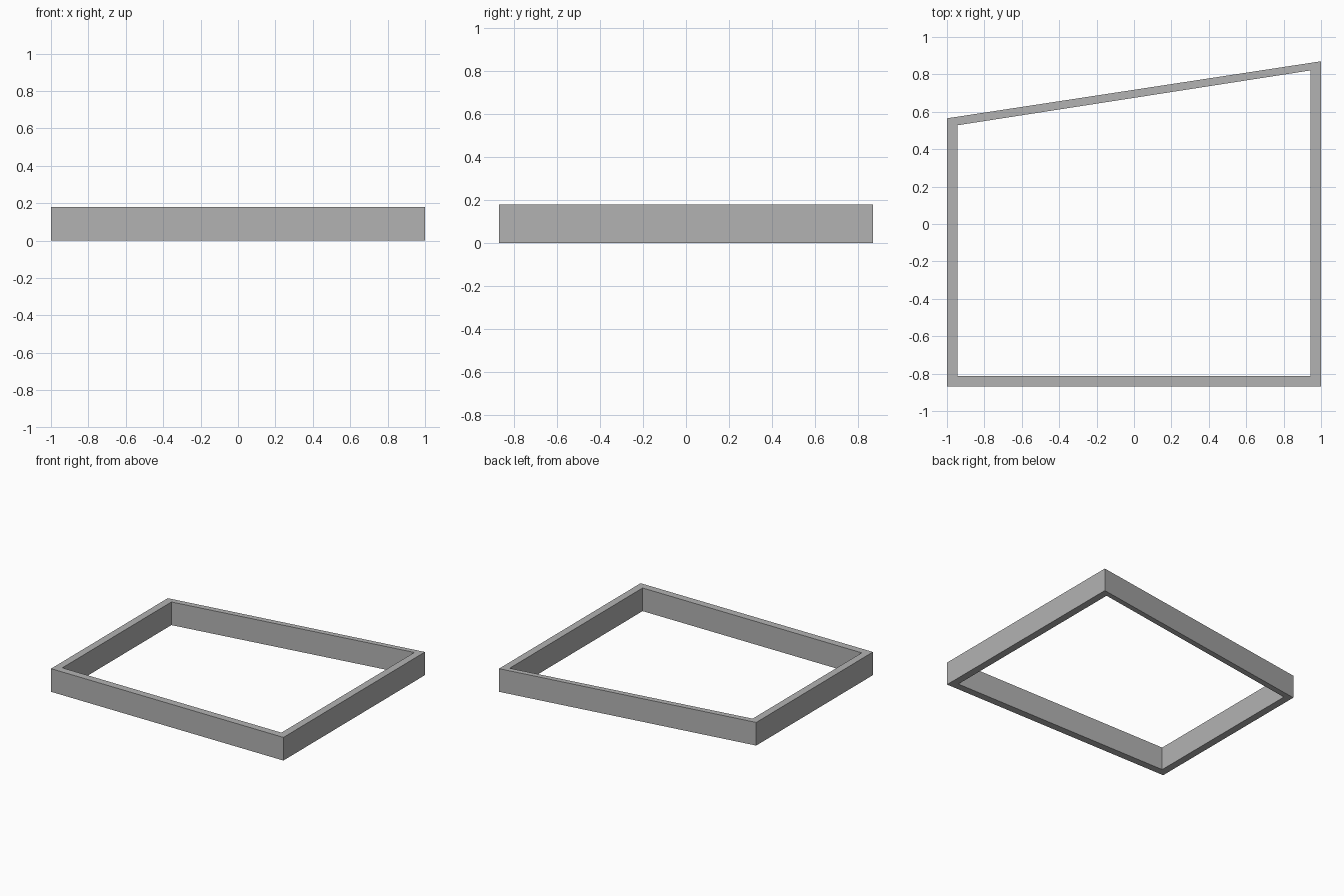
import bpy
import bmesh

if "Cube" in bpy.data.objects:
    bpy.data.objects.remove(bpy.data.objects["Cube"])

HEIGHT = 0.18
OUTER = [(-1.0, -0.87), (1.0, -0.87), (1.0, 0.87), (-1.0, 0.565)]
INNER = [(-0.943, -0.813), (0.943, -0.813), (0.943, 0.821), (-0.943, 0.528)]

grey = bpy.data.materials.new("plain grey")
grey.diffuse_color = (0.45, 0.45, 0.45, 1.0)
grey.use_nodes = True
grey.node_tree.nodes["Principled BSDF"].inputs["Base Color"].default_value = grey.diffuse_color

# Hollow four-sided frame with one slanted rail
bm = bmesh.new()


def ring(points, z):
    return [bm.verts.new((x, y, z)) for x, y in points]


ob, ib = ring(OUTER, 0.0), ring(INNER, 0.0)
ot, it = ring(OUTER, HEIGHT), ring(INNER, HEIGHT)
for i in range(4):
    j = (i + 1) % 4
    bm.faces.new((ob[i], ob[j], ot[j], ot[i]))  # outer wall
    bm.faces.new((ib[j], ib[i], it[i], it[j]))  # inner wall
    bm.faces.new((ot[i], ot[j], it[j], it[i]))  # top rim
    bm.faces.new((ob[j], ob[i], ib[i], ib[j]))  # bottom rim
bmesh.ops.recalc_face_normals(bm, faces=bm.faces)

mesh = bpy.data.meshes.new("slanted_frame")
bm.to_mesh(mesh)
bm.free()
mesh.materials.append(grey)
frame = bpy.data.objects.new("slanted_frame", mesh)
bpy.context.collection.objects.link(frame)
